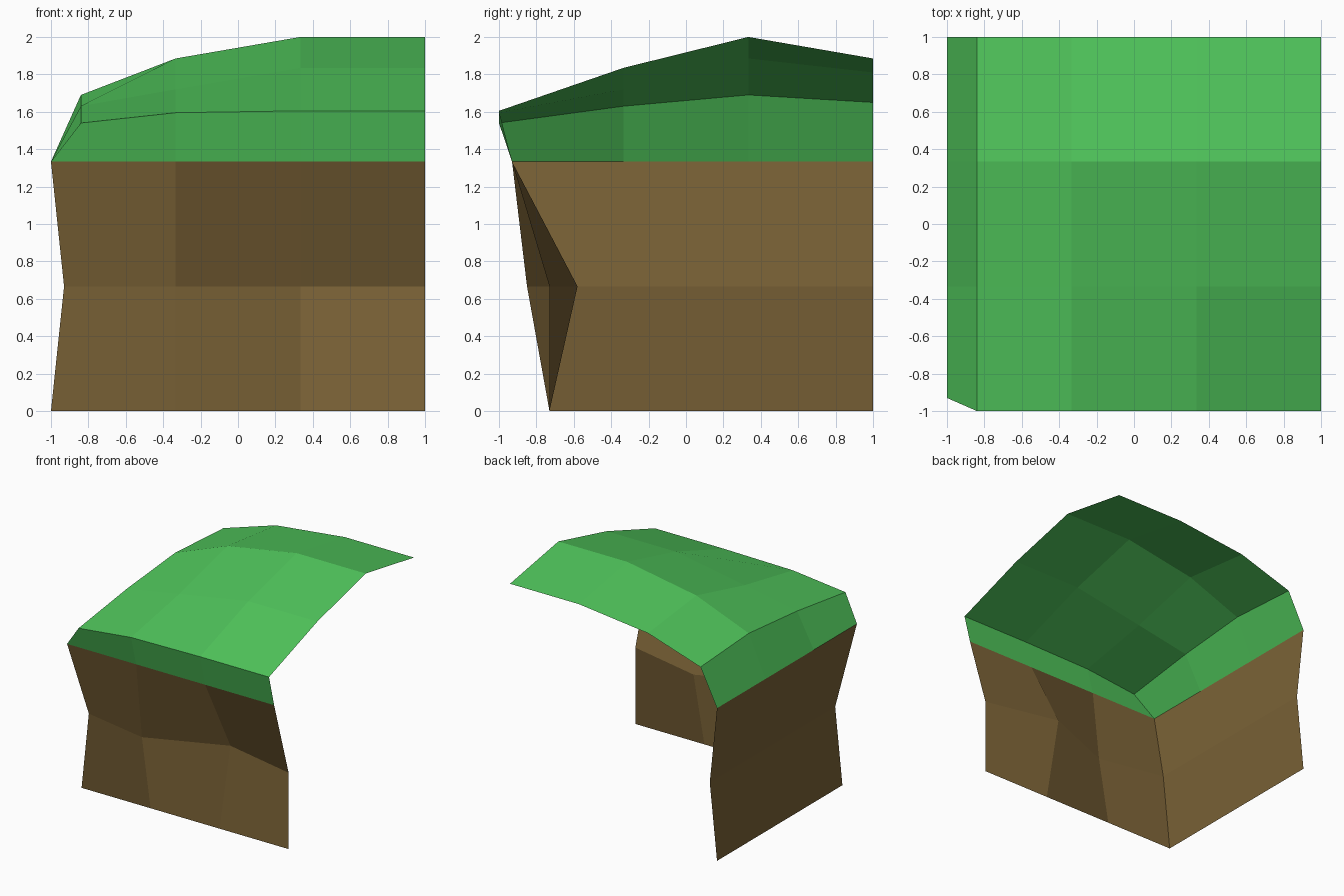
import bpy

if "Cube" in bpy.data.objects:
    bpy.data.objects.remove(bpy.data.objects["Cube"], do_unlink=True)


def make_material(name, rgb):
    mat = bpy.data.materials.new(name)
    mat.use_nodes = True
    mat.diffuse_color = (*rgb, 1)
    mat.node_tree.nodes["Principled BSDF"].inputs["Base Color"].default_value = (*rgb, 1)
    return mat


def loft(name, rows, mat):
    """Flat-shaded sheet of quads; rows run upward, columns left to right from outside."""
    n = len(rows[0])
    verts = [p for row in rows for p in row]
    faces = [(r * n + c, r * n + c + 1, (r + 1) * n + c + 1, (r + 1) * n + c)
             for r in range(len(rows) - 1) for c in range(n - 1)]
    mesh = bpy.data.meshes.new(name)
    mesh.from_pydata(verts, [], faces)
    mesh.materials.append(mat)
    mesh.update()
    obj = bpy.data.objects.new(name, mesh)
    bpy.context.collection.objects.link(obj)
    return obj


grass = make_material("grass green", (0.08, 0.56, 0.105))
dirt = make_material("dirt brown", (0.195, 0.122, 0.037))

T = 1 / 3
LOW, MID, RIM = 0, 2 * T, 4 * T      # wall heights
FOOT, EDGE = -0.73, -0.93            # front wall depth at the foot and the rim
BEVEL = -0.84                        # side edge of the grass top
wall_x = (-1, -T, T, 1)
top_x = (BEVEL, -T, T, 1)
top_y = (-1, -T, T, 1)

# Grass top heights, one row per y from front to back
heights = ((1.54, 1.595, 1.605, 1.605),
           (1.63, 1.72, 1.835, 1.835),
           (1.69, 1.885, 2.0, 2.0),
           (1.65, 1.81, 1.885, 1.885))
top = [[(x, y, z) for x, z in zip(top_x, row)] for y, row in zip(top_y, heights)]
loft("grass_top", top, grass)

# Front dirt wall, dented along its middle
mid_y = (FOOT, -0.85, -0.58, FOOT)
front_rim = [(x, EDGE, RIM) for x in wall_x]
front_mid = [(x, y, MID) for x, y in zip((-0.93, -T, T, 1), mid_y)]
loft("front_dirt_wall", [[(x, FOOT, LOW) for x in wall_x], front_mid, front_rim], dirt)

# Side dirt wall, pinched in along its middle
side_rows = [[(x, y, z) for y in (1, T, -T, corner)]
             for x, z, corner in ((-1, LOW, FOOT), (-0.93, MID, FOOT), (-1, RIM, EDGE))]
loft("side_dirt_wall", side_rows, dirt)

# Grass lips joining the walls to the top
loft("front_grass_lip", [front_rim, top[0]], grass)
loft("side_grass_lip", [side_rows[-1], [row[0] for row in reversed(top)]], grass)
